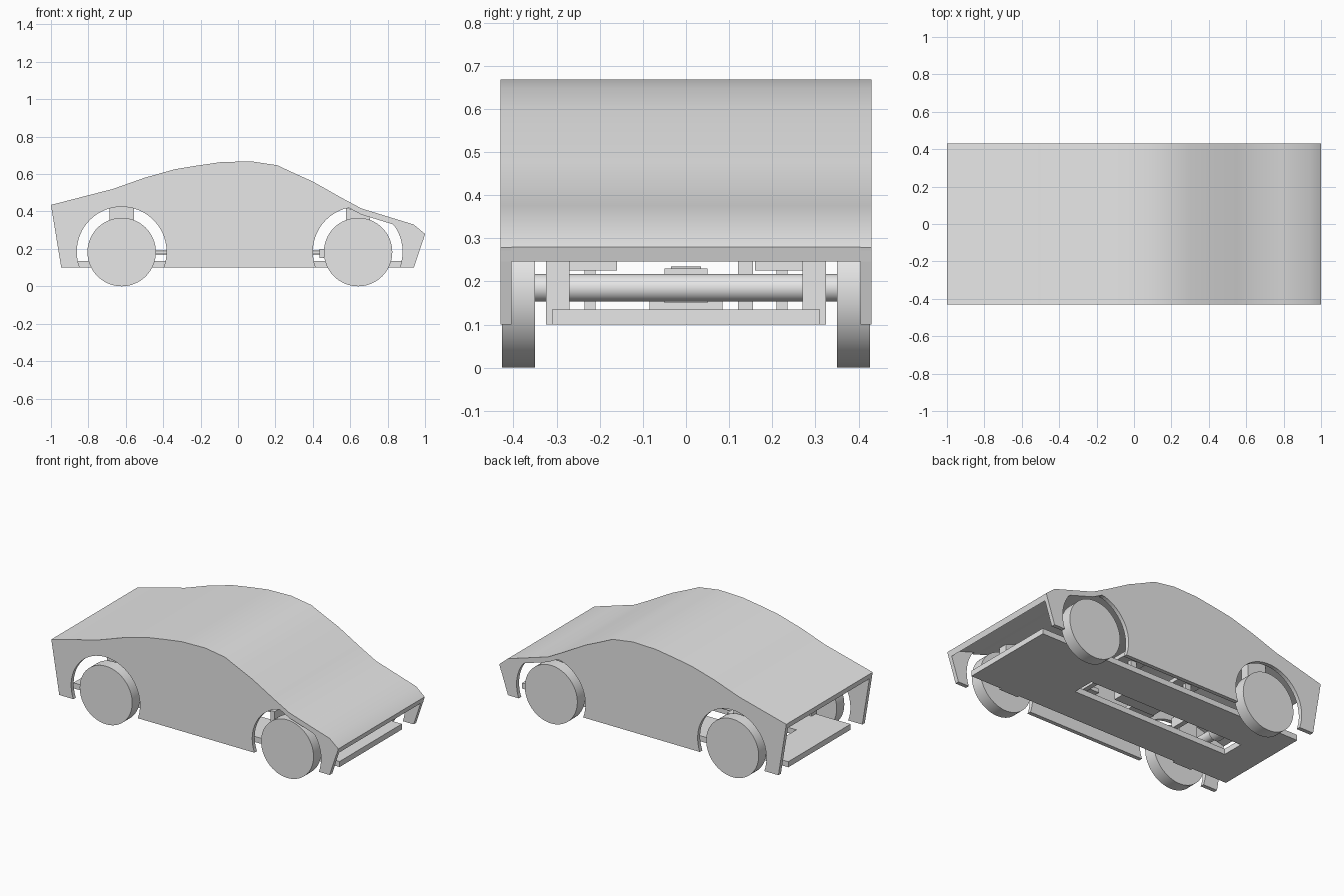
import bpy, bmesh, math

if "Cube" in bpy.data.objects:
    bpy.data.objects.remove(bpy.data.objects["Cube"])

grey = bpy.data.materials.new("plain_grey")
grey.diffuse_color = (0.8, 0.8, 0.8, 1)
grey.use_nodes = True
grey.node_tree.nodes["Principled BSDF"].inputs["Base Color"].default_value = grey.diffuse_color


def finish(name, bm, smooth=False):
    bmesh.ops.recalc_face_normals(bm, faces=bm.faces)
    me = bpy.data.meshes.new(name)
    bm.to_mesh(me)
    bm.free()
    ob = bpy.data.objects.new(name, me)
    bpy.context.collection.objects.link(ob)
    me.materials.append(grey)
    if smooth:
        bpy.ops.object.select_all(action='DESELECT')
        ob.select_set(True)
        bpy.context.view_layer.objects.active = ob
        bpy.ops.object.shade_smooth_by_angle(angle=math.radians(30))
    return ob


def extrude_y(name, pts, y0, y1, smooth=False):
    """Extrude an x/z outline between two y values."""
    bm = bmesh.new()
    f = bm.faces.new([bm.verts.new((x, y0, z)) for x, z in pts])
    r = bmesh.ops.extrude_face_region(bm, geom=[f])
    verts = [v for v in r["geom"] if isinstance(v, bmesh.types.BMVert)]
    bmesh.ops.translate(bm, verts=verts, vec=(0, y1 - y0, 0))
    return finish(name, bm, smooth)


def box(name, x0, x1, y0, y1, z0, z1):
    return extrude_y(name, [(x0, z0), (x1, z0), (x1, z1), (x0, z1)], y0, y1)


def cyl_y(name, x, z, r, y0, y1, n=48):
    pts = [(x + r * math.cos(2 * math.pi * i / n), z + r * math.sin(2 * math.pi * i / n)) for i in range(n)]
    return extrude_y(name, pts, y0, y1, True)


def cyl_x(name, x0, x1, z, r):
    ob = cyl_y(name, 0, 0, r, x0, x1, 24)
    for v in ob.data.vertices:
        x, y, zz = v.co
        v.co = (y, -x, zz + z)
    return ob


# Roof line, shared by the skin and the side panels
roof = [(-1, .435), (-.67, .52), (-.5, .58), (-.34, .625), (-.22, .645), (-.09, .664), (.07, .668),
        (.21, .647), (.3, .605), (.4, .56), (.55, .475), (.66, .416), (.79, .376), (.94, .33), (1, .28)]
T = .033


def roof_z(x):
    for (x0, z0), (x1, z1) in zip(roof, roof[1:]):
        if x0 <= x <= x1:
            return z0 + (z1 - z0) * (x - x0) / (x1 - x0)
    return .28


# Top skin
under = [(-.995, .435 - T)] + [(x, z - T) for x, z in roof[1:-1]] + [(.99, .246)]
extrude_y("top_skin", roof + under[::-1], -.43, .43, True)


# Side panels with round wheel arches that stop below the skin
def arch(cx):
    a0 = math.asin(-.085 / .24)
    out = []
    for i in range(41):
        a = math.pi - a0 + (2 * a0 - math.pi) * i / 40
        x = cx + .24 * math.cos(a)
        out.append((x, min(.185 + .24 * math.sin(a), roof_z(x) - T)))
    return out


panel = [(-.945, .1)] + arch(-.622) + arch(.64) + [(.94, .1)] + [(x, z - .001) for x, z in roof[::-1]]
for s, side in ((-1, "front"), (1, "back")):
    extrude_y(side + "_side_panel", panel, s * .405, s * .43)

# Floor plate with its central slot
floor = box("floor_plate", -.93, .925, -.31, .31, .1, .135)
cutter = box("slot_cutter", -.72, .37, -.07, .07, 0, .3)
cutter.hide_render = True
cutter.hide_viewport = True
m = floor.modifiers.new("slot", 'BOOLEAN')
m.operation = 'DIFFERENCE'
m.object = cutter

# Wheels, axles and axle supports
for end, cx, top in (("rear", -.622, .5), ("nose", .642, .42)):
    cyl_y(end + "_axle", cx, .185, .032, -.36, .36, 32)
    for s, side in ((-1, "front"), (1, "back")):
        cyl_y(f"{end}_{side}_wheel", cx, .183, .183, s * .35, s * .426, 64)
        x0 = cx - .065
        extrude_y(f"{end}_{side}_axle_support",
                  [(x0, .1), (x0 + .13, .1), (x0 + .13, min(top, roof_z(x0 + .13) - .02)),
                   (x0, min(top, roof_z(x0) - .02))], s * .27, s * .325)

# Drive line along the slot
cyl_x("drive_shaft", -.62, .46, .18, .01)
cyl_y("rear_gear", -.622, .185, .05, -.035, .035, 32)
box("shaft_bearing", .435, .46, -.05, .05, .15, .2)
box("motor_block", -.18, .1, -.05, .05, .14, .23)
for x in (-.36, .3):
    box("shaft_mount", x - .015, x + .015, -.085, .085, .135, .2)

# Cabin seats on slim legs
for s in (-1, 1):
    for x in (-.28, .12):
        box("seat_pan", x, x + .16, s * .16, s * .27, .225, .25)
        box("seat_leg", x + .06, x + .1, s * .21, s * .235, .13, .23)
box("cabin_post", .2, .24, .12, .155, .13, .26)
